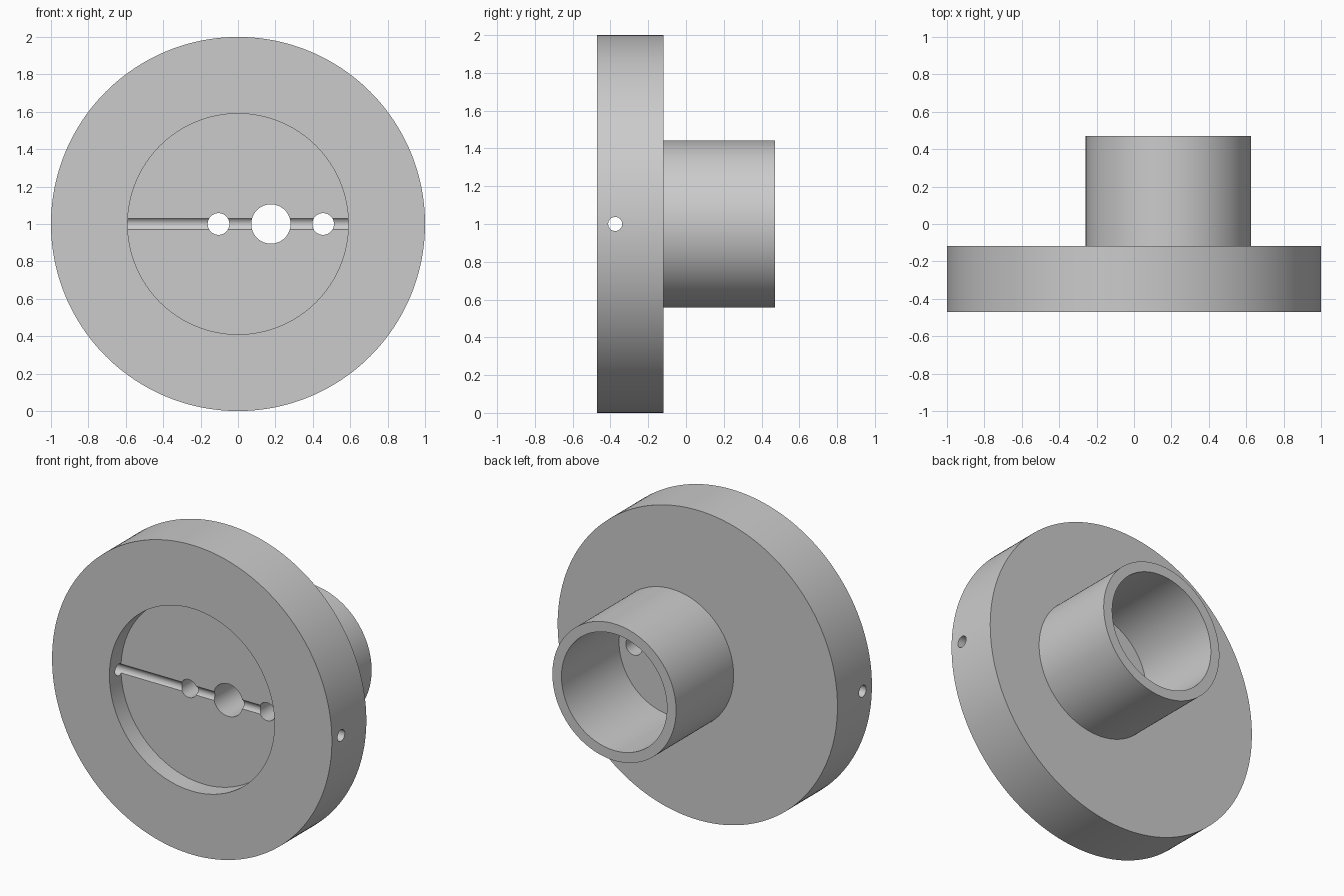
import bpy
import math

old = bpy.data.objects.get("Cube")
if old:
    bpy.data.objects.remove(old, do_unlink=True)

grey = bpy.data.materials.new("plain_grey")
grey.use_nodes = True
colour = (0.6, 0.6, 0.6, 1)
grey.diffuse_color = colour
grey.node_tree.nodes["Principled BSDF"].inputs["Base Color"].default_value = colour

FRONT, FLOOR, BACK, END = -0.47, -0.352, -0.118, 0.47
AXIS_Z = 1.0
COLLAR_X = 0.184


def cylinder(name, x, radius, y0, y1, sides=128):
    """Cylinder running front to back from y0 to y1."""
    bpy.ops.mesh.primitive_cylinder_add(
        vertices=sides, radius=radius, depth=y1 - y0,
        location=(x, (y0 + y1) / 2, AXIS_Z), rotation=(math.pi / 2, 0, 0))
    obj = bpy.context.object
    obj.name = name
    obj.data.materials.append(grey)
    return obj


def combine(target, tool, operation):
    """Apply a boolean and discard the tool."""
    mod = target.modifiers.new(tool.name, "BOOLEAN")
    mod.operation = operation
    mod.solver = "EXACT"
    mod.object = tool
    bpy.context.view_layer.objects.active = target
    bpy.ops.object.modifier_apply(modifier=mod.name)
    bpy.data.objects.remove(tool, do_unlink=True)


# Round flange with an offset collar behind it
body = cylinder("flanged_collar", 0, 1.0, FRONT, BACK, 192)
combine(body, cylinder("collar", COLLAR_X, 0.442, BACK - 0.1, END), "UNION")

# Collar bore and shallow front recess
combine(body, cylinder("bore", COLLAR_X, 0.377, BACK, END + 0.1), "DIFFERENCE")
combine(body, cylinder("recess", 0, 0.59, FRONT - 0.1, FLOOR), "DIFFERENCE")

# Cross hole from side to side, leaving a groove in the recess floor
bpy.ops.mesh.primitive_cylinder_add(
    vertices=48, radius=0.037, depth=2.4,
    location=(0, -0.375, AXIS_Z), rotation=(0, math.pi / 2, 0))
cross = bpy.context.object
cross.name = "cross_hole"
cross.data.materials.append(grey)
combine(body, cross, "DIFFERENCE")

# Centre hole and two screw holes through the floor
for x, radius in ((-0.104, 0.058), (0.176, 0.105), (0.455, 0.058)):
    combine(body, cylinder("floor_hole", x, radius, FRONT - 0.1, END + 0.1, 64),
            "DIFFERENCE")

# Smooth round walls with crisp edges
bpy.ops.object.select_all(action="DESELECT")
body.select_set(True)
bpy.context.view_layer.objects.active = body
bpy.ops.object.shade_smooth_by_angle(angle=math.radians(30))
